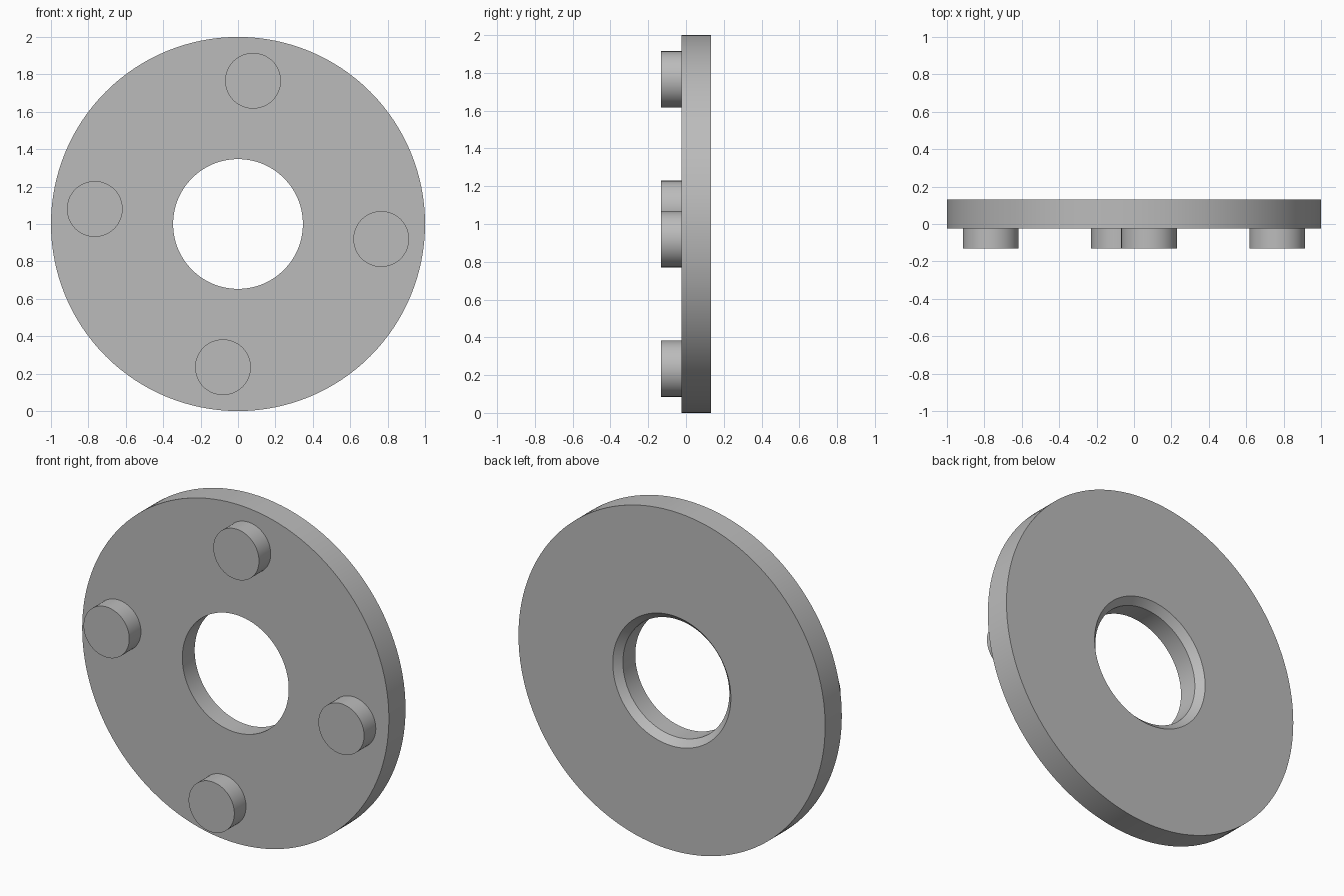
import bpy
import bmesh
from math import radians, sin, cos
from mathutils import Matrix, Vector

cube = bpy.data.objects.get("Cube")
if cube:
    bpy.data.objects.remove(cube, do_unlink=True)

SEGMENTS = 128
FRONT, BACK = -0.023, 0.132
CENTRE = Vector((0, 0, 1))

grey = bpy.data.materials.new("plain grey")
grey.use_nodes = True
colour = (0.5, 0.5, 0.5, 1)
grey.diffuse_color = colour
grey.node_tree.nodes["Principled BSDF"].inputs["Base Color"].default_value = colour


def finish(name, bm):
    """Turn a bmesh into a smooth-shaded object with sharp rims."""
    bmesh.ops.recalc_face_normals(bm, faces=bm.faces)
    mesh = bpy.data.meshes.new(name)
    bm.to_mesh(mesh)
    bm.free()
    mesh.materials.append(grey)
    obj = bpy.data.objects.new(name, mesh)
    bpy.context.collection.objects.link(obj)
    bpy.ops.object.select_all(action="DESELECT")
    obj.select_set(True)
    bpy.context.view_layer.objects.active = obj
    bpy.ops.object.shade_smooth_by_angle(angle=radians(30))
    return obj


# Ring plate: (radius, y) profile spun about the y axis, bore chamfered at the back
profile = [(1.0, FRONT), (1.0, BACK), (0.385, BACK), (0.347, BACK - 0.04), (0.347, FRONT)]
bm = bmesh.new()
verts = [bm.verts.new(CENTRE + Vector((r, y, 0))) for r, y in profile]
edges = [bm.edges.new((v, verts[i - 1])) for i, v in enumerate(verts)]
bmesh.ops.spin(bm, geom=verts + edges, cent=CENTRE, axis=(0, 1, 0),
               angle=radians(360), steps=SEGMENTS, use_merge=True)
bmesh.ops.remove_doubles(bm, verts=bm.verts, dist=0.0001)
finish("ring_plate", bm)

# Four round pegs on the front face, evenly spaced and turned slightly
PEG_FRONT, PEG_CIRCLE = -0.132, 0.77
for i, name in enumerate(("left_peg", "top_peg", "right_peg", "bottom_peg")):
    angle = radians(90 * i - 6)
    place = CENTRE + Vector((PEG_CIRCLE * cos(angle), (PEG_FRONT + FRONT) / 2,
                             PEG_CIRCLE * sin(angle)))
    bm = bmesh.new()
    bmesh.ops.create_cone(bm, cap_ends=True, segments=64, radius1=0.149, radius2=0.149,
                          depth=FRONT - PEG_FRONT,
                          matrix=Matrix.Translation(place) @ Matrix.Rotation(radians(90), 4, "X"))
    finish(name, bm)
